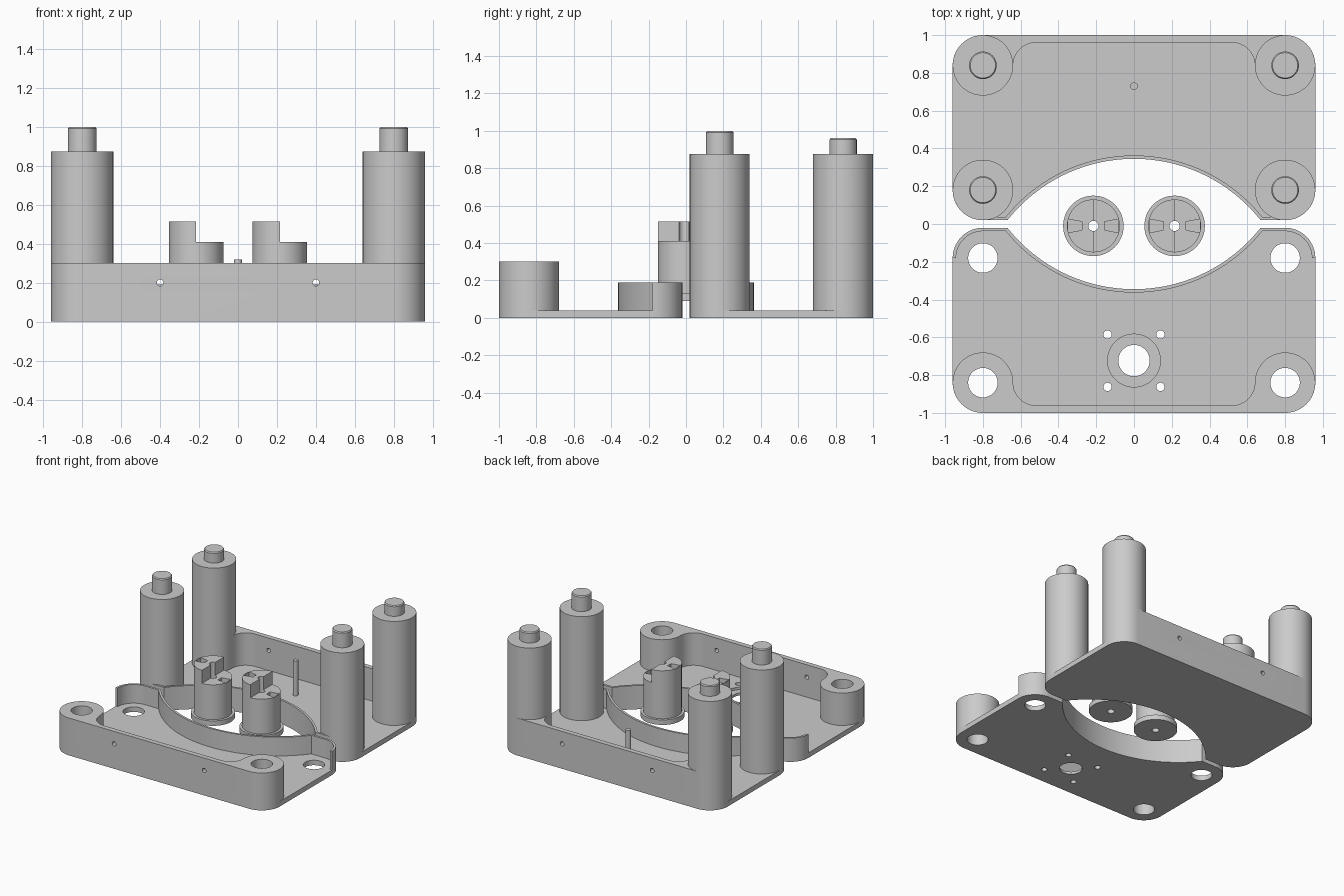
import bpy, bmesh
from math import sin, cos, asin, pi, radians
from mathutils import Matrix

old = bpy.data.objects.get("Cube")
if old:
    bpy.data.objects.remove(old)

grey = bpy.data.materials.new("plain grey")
grey.use_nodes = True
grey.diffuse_color = (0.6, 0.6, 0.6, 1)
grey.node_tree.nodes["Principled BSDF"].inputs["Base Color"].default_value = (0.6, 0.6, 0.6, 1)
parts = []


def finish(name, bm):
    bmesh.ops.recalc_face_normals(bm, faces=bm.faces)
    mesh = bpy.data.meshes.new(name)
    bm.to_mesh(mesh)
    bm.free()
    mesh.materials.append(grey)
    obj = bpy.data.objects.new(name, mesh)
    bpy.context.collection.objects.link(obj)
    parts.append(obj)
    return obj


def prism(name, outline, z0, z1):
    """Extrude a closed outline upward."""
    pts = []
    for p in outline:
        if not pts or abs(p[0] - pts[-1][0]) + abs(p[1] - pts[-1][1]) > 1e-4:
            pts.append(p)
    bm = bmesh.new()
    face = bm.faces.new([bm.verts.new((x, y, z0)) for x, y in pts])
    top = bmesh.ops.extrude_face_region(bm, geom=[face])["geom"]
    bmesh.ops.translate(bm, vec=(0, 0, z1 - z0), verts=[v for v in top if isinstance(v, bmesh.types.BMVert)])
    return finish(name, bm)


def cylinder(name, x, y, r, z0, z1, r_top=None, segments=48):
    bm = bmesh.new()
    bmesh.ops.create_cone(bm, cap_ends=True, segments=segments, radius1=r,
                          radius2=r_top or r, depth=z1 - z0,
                          matrix=Matrix.Translation((x, y, (z0 + z1) / 2)))
    return finish(name, bm)


def cut(obj, cutters):
    """Subtract each cutter, bake the result and discard the cutters."""
    for c in cutters:
        c.hide_render = True
        mod = obj.modifiers.new("cut", 'BOOLEAN')
        mod.operation, mod.solver, mod.object = 'DIFFERENCE', 'EXACT', c
    bpy.context.view_layer.update()
    result = obj.evaluated_get(bpy.context.evaluated_depsgraph_get())
    mesh = bpy.data.meshes.new_from_object(result)
    obj.modifiers.clear()
    obj.data = mesh
    for c in cutters:
        parts.remove(c)
        bpy.data.objects.remove(c)


def arc(cx, cy, r, a0, a1, n=20):
    return [(cx + r * cos(a0 + (a1 - a0) * i / n), cy + r * sin(a0 + (a1 - a0) * i / n)) for i in range(n + 1)]


def mirrored(half, side):
    full = half + [(-x, y) for x, y in reversed(half) if x > 1e-6]
    return [(x, y * side) for x, y in full]


def inner_edge(inset, corner):
    """Half of the edge facing the middle: corner, straight run, large arc."""
    y0, r = 0.02 + inset, 0.853 + inset
    start = arc(0.8, 0.18, 0.16 - inset, 0, -pi / 2) if corner else [(0.8, y0)]
    return start + arc(0, -0.508, r, asin((y0 + 0.508) / r), pi / 2, 32)


# Outlines shared by both halves of the case
PLATE = arc(0.8, 0.84, 0.16, pi / 2, 0) + inner_edge(0, True)
RAIL = arc(0.8, 0.84, 0.16, pi / 2, -pi, 48) + arc(0.52, 0.84, 0.12, 0, pi / 2)
T = 0.04
RAIL_TOP = 0.30

for side, label in ((-1, "front"), (1, "back")):
    plate = prism(label + "_plate", mirrored(PLATE, side), 0, T)
    rail = prism(label + "_rail", mirrored(RAIL, side), T, RAIL_TOP)

    # Thin curved lip along the opening
    corner = side < 0
    lip = mirrored(inner_edge(0, corner), side) + mirrored(inner_edge(0.018, corner), side)[::-1]
    prism(label + "_lip", lip, T, 0.19)

    # Small screw holes through the rail
    holes = []
    for x in (-0.4, 0.4):
        c = cylinder("cutter", 0, 0, 0.017, -0.06, 0.06, segments=16)
        c.matrix_world = Matrix.Translation((x, side * 0.98, 0.2)) @ Matrix.Rotation(pi / 2, 4, 'X')
        holes.append(c)

    if side < 0:
        # Sockets, shaft hole with recess and its four screw holes
        sockets = [cylinder("cutter", x, -0.84, 0.078, 0, 0.4) for x in (-0.8, 0.8)]
        cut(rail, holes + sockets)
        holes = [cylinder("cutter", x, y, 0.078, -0.1, 0.1) for x in (-0.8, 0.8) for y in (-0.18, -0.84)]
        holes += [cylinder("cutter", x, y, 0.022, -0.1, 0.1, segments=20)
                  for x in (-0.14, 0.14) for y in (-0.585, -0.862)]
        holes += [cylinder("cutter", 0, -0.723, 0.083, -0.1, 0.1),
                  cylinder("cutter", 0, -0.723, 0.14, 0.02, 0.1)]
        cut(plate, holes)
    else:
        cut(rail, holes)

# Posts with stepped pegs
for x, side_name in ((-0.8, "right"), (0.8, "left")):
    for y, z0, top, row in ((0.18, T, 1.0, "front"), (0.84, RAIL_TOP, 0.96, "back")):
        name = row + "_" + side_name
        cylinder(name + "_post", x, y, 0.16, z0, 0.875, segments=64)
        cylinder(name + "_peg", x, y, 0.073, 0.875, top - 0.008)
        cylinder(name + "_peg_cap", x, y, 0.073, top - 0.008, top, 0.067)

# Locating pin on the back plate
cylinder("locating_pin", 0, 0.73, 0.02, T, 0.32, segments=24)

# Two stepped hubs standing in the opening
HY = -0.01
for hx, name in ((-0.215, "right_hub"), (0.215, "left_hub")):
    flange = cylinder(name + "_flange", hx, HY, 0.16, 0.09, 0.13, segments=64)
    body = cylinder(name + "_body", hx, HY, 0.14, 0.13, 0.515, segments=64)
    cut(flange, [cylinder("cutter", hx, HY, 0.027, 0, 0.6, segments=24)])
    step = [(hx, -0.3), (hx + 0.3, -0.3), (hx + 0.3, 0.3), (hx, 0.3)]
    cutters = [prism("cutter", step, 0.41, 0.7),
               cylinder("cutter", hx, HY, 0.027, 0, 0.6, segments=24)]
    for s, floor in ((-1, 0.41), (1, 0.31)):
        wedge = [(hx + s * d, HY + w) for d, w in ((0.06, -0.022), (0.134, -0.036), (0.134, 0.036), (0.06, 0.022))]
        cutters.append(prism("cutter", wedge, floor, 0.7))
    cut(body, cutters)

# Smooth the round sides, keep the edges sharp
bpy.ops.object.select_all(action='DESELECT')
for obj in parts:
    obj.select_set(True)
bpy.context.view_layer.objects.active = parts[0]
bpy.ops.object.shade_smooth_by_angle(angle=radians(30))
